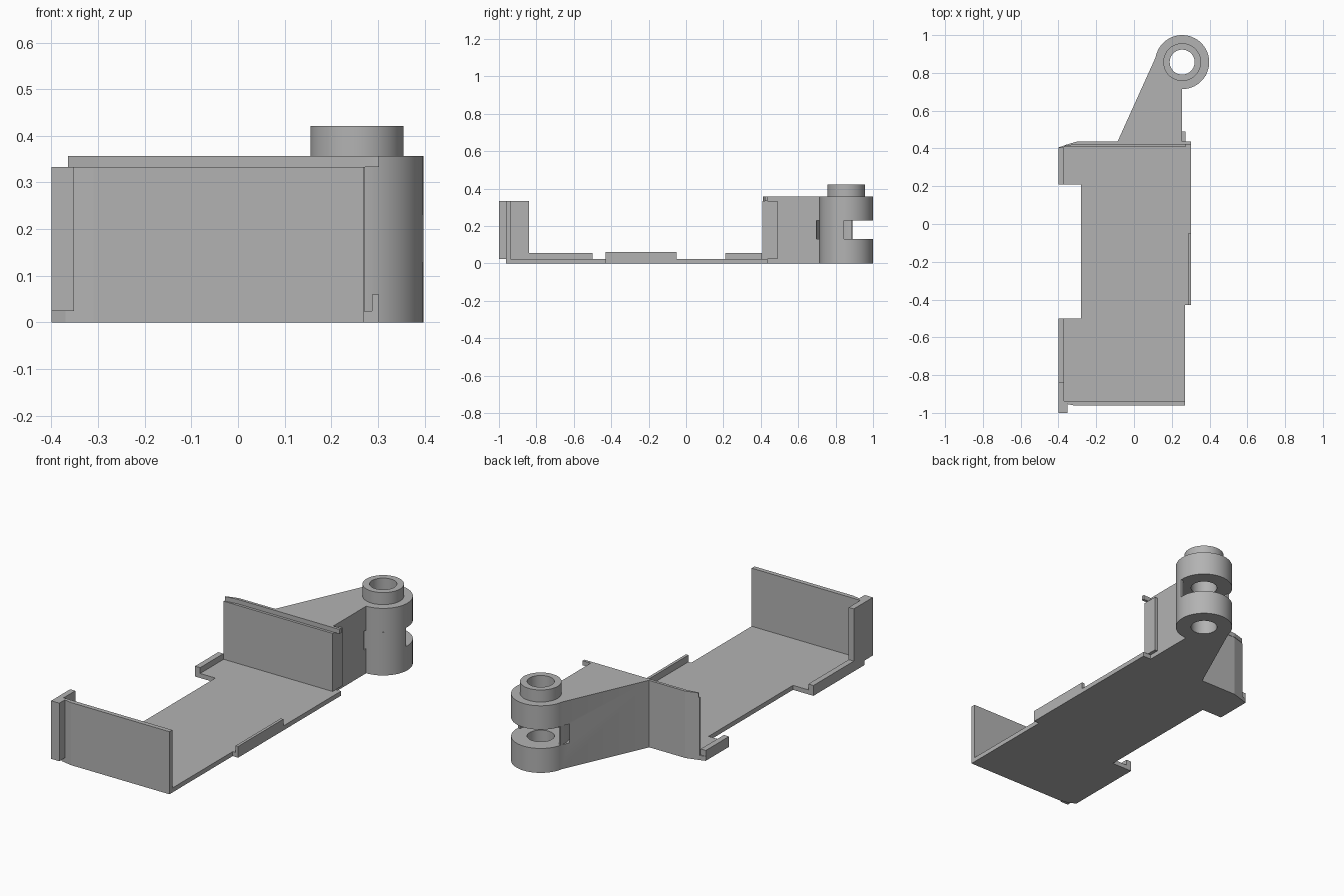
import bpy, bmesh
from math import radians, sin, cos

if "Cube" in bpy.data.objects:
    bpy.data.objects.remove(bpy.data.objects["Cube"])

grey = bpy.data.materials.new("plain grey")
grey.use_nodes = True
grey.diffuse_color = (0.45, 0.45, 0.45, 1)
grey.node_tree.nodes["Principled BSDF"].inputs["Base Color"].default_value = (0.45, 0.45, 0.45, 1)


def prism(name, outline, z0, z1):
    """Extrude a flat outline from z0 up to z1."""
    bm = bmesh.new()
    face = bm.faces.new([bm.verts.new((x, y, z0)) for x, y in outline])
    top = bmesh.ops.extrude_face_region(bm, geom=[face])["geom"]
    for v in top:
        if isinstance(v, bmesh.types.BMVert):
            v.co.z = z1
    bmesh.ops.recalc_face_normals(bm, faces=bm.faces)
    mesh = bpy.data.meshes.new(name)
    bm.to_mesh(mesh)
    bm.free()
    mesh.materials.append(grey)
    ob = bpy.data.objects.new(name, mesh)
    bpy.context.collection.objects.link(ob)
    return ob


def box(name, x0, x1, y0, y1, z0, z1):
    return prism(name, [(x0, y0), (x1, y0), (x1, y1), (x0, y1)], z0, z1)


HX, HY = 0.255, 0.857  # hinge axis


def arc(r, a0, a1, n=48):
    return [(HX + r * cos(radians(a0 + (a1 - a0) * i / n)),
             HY + r * sin(radians(a0 + (a1 - a0) * i / n))) for i in range(n + 1)]


def circle(r):
    return arc(r, 0, 360, 64)[:-1]


def cut(ob, outline, z0, z1):
    cutter = prism("cutter", outline, z0, z1)
    cutter.hide_render = True
    mod = ob.modifiers.new("cut", "BOOLEAN")
    mod.operation, mod.solver, mod.object = "DIFFERENCE", "EXACT", cutter
    bpy.context.view_layer.objects.active = ob
    bpy.ops.object.modifier_apply(modifier=mod.name)
    bpy.data.objects.remove(cutter)


def smooth(ob):
    bpy.ops.object.select_all(action="DESELECT")
    ob.select_set(True)
    bpy.context.view_layer.objects.active = ob
    bpy.ops.object.shade_smooth_by_angle(angle=radians(25))


# Floor plate with a side notch, clipped corners and a wider rear half
prism("floor_plate", [
    (-0.31, -0.962), (0.27, -0.962), (0.27, -0.43), (0.302, -0.43), (0.302, 0.435),
    (-0.30, 0.435), (-0.37, 0.415), (-0.40, 0.405), (-0.40, 0.21), (-0.28, 0.21),
    (-0.28, -0.50), (-0.40, -0.50), (-0.40, -0.93), (-0.37, -0.95)], 0, 0.024)

# Low rims on both edges
box("side_rim_front", -0.40, -0.37, -0.84, -0.50, 0.024, 0.055)
box("side_rim_rear", -0.40, -0.37, 0.21, 0.405, 0.024, 0.055)
box("opposite_rim", 0.287, 0.302, -0.43, -0.05, 0.024, 0.06)

# Front wall with its L-shaped corner tab
prism("front_wall", [(-0.31, -0.962), (0.27, -0.962), (0.27, -0.938),
                     (-0.37, -0.938), (-0.37, -0.95)], 0.024, 0.333)
prism("corner_tab", [(-0.40, -1.0), (-0.352, -1.0), (-0.352, -0.952), (-0.37, -0.945),
                     (-0.37, -0.84), (-0.40, -0.84)], 0.024, 0.333)

# Rear wall, its top lip and the small end tab
prism("rear_wall", [(-0.37, 0.408), (0.272, 0.408), (0.272, 0.435),
                    (-0.30, 0.435), (-0.37, 0.415)], 0.024, 0.333)
prism("rear_lip", [(-0.365, 0.412), (-0.30, 0.422), (0.302, 0.422), (0.302, 0.437),
                   (-0.30, 0.437), (-0.365, 0.418)], 0.333, 0.357)
box("rear_end_tab", 0.255, 0.272, 0.41, 0.49, 0.024, 0.333)

# Hinge arm: wedge ending in a round knuckle, slotted and bored
arm = prism("hinge_arm", [(-0.09, 0.43), (HX, 0.43)] + arc(0.143, 270, 530), 0, 0.357)
cut(arm, circle(0.16), 0.13, 0.23)
cut(arm, circle(0.066), -0.1, 0.5)
smooth(arm)

# Thin curved stop closing the inner half of the slot
stop = prism("slot_stop", arc(0.143, 167, 355) + arc(0.13, 355, 167), 0.13, 0.23)
smooth(stop)

# Raised collar on the knuckle
collar = prism("hinge_collar", circle(0.10), 0.357, 0.421)
cut(collar, circle(0.066), 0.3, 0.5)
smooth(collar)
